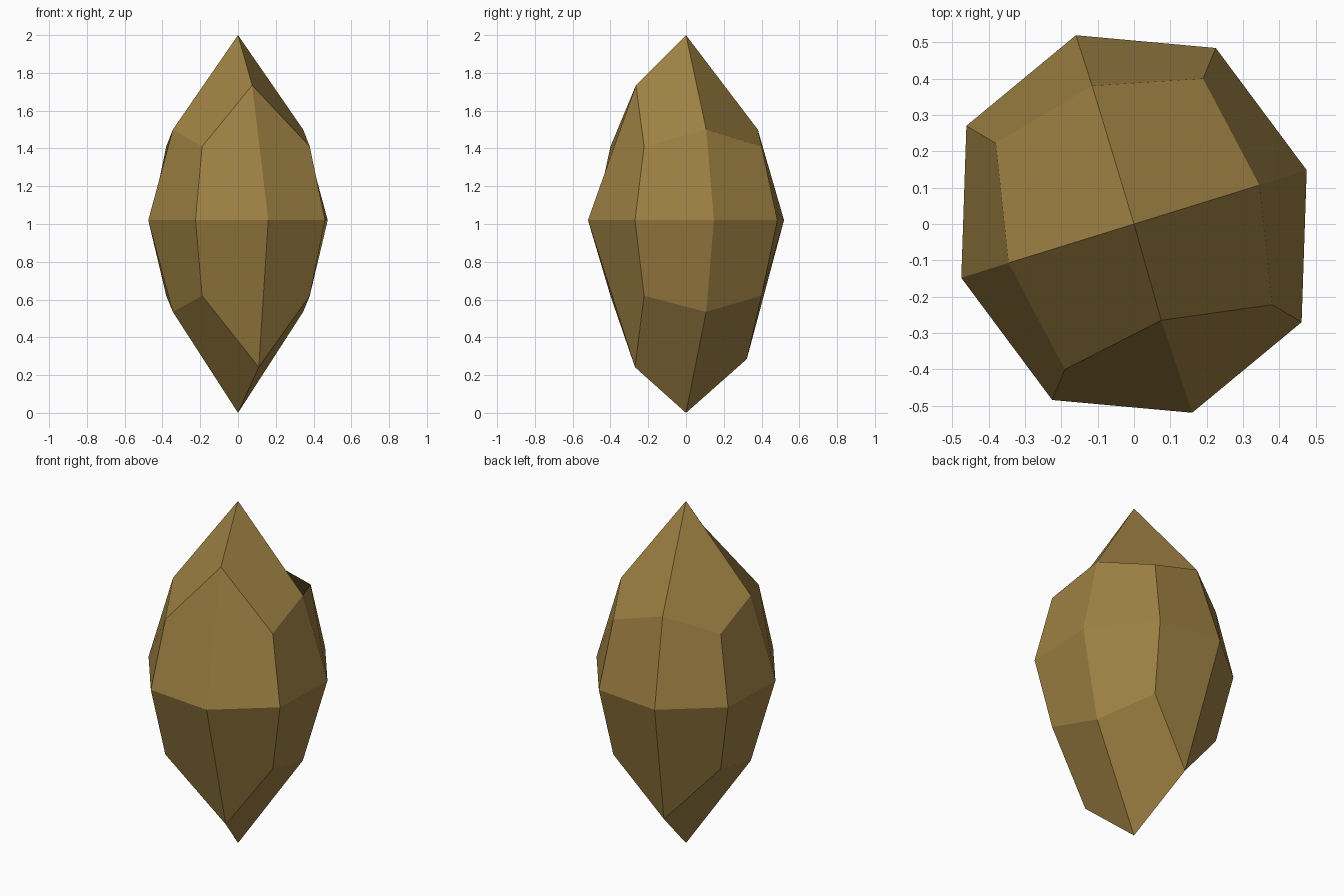
import bpy, bmesh

if "Cube" in bpy.data.objects:
    bpy.data.objects.remove(bpy.data.objects["Cube"])

# Faceted crystal: apex, upper ring, equator, lower ring, bottom point
half_equator = [(.475, .148), (.225, .484), (-.16, .519), (-.461, .27)]
half_ring = [(.345, .107), (.19, .40), (-.115, .38), (-.38, .222)]


def ring(half, z_axis, z_corner):
    """Mirror half an outline through the centre; alternate the two heights."""
    pts = half + [(-x, -y) for x, y in half]
    return [(x, y, z_corner if i % 2 else z_axis) for i, (x, y) in enumerate(pts)]


equator = ring(half_equator, 1.02, 1.02)
upper = ring(half_ring, 1.50, 1.41)
lower = ring(half_ring, .535, .62)

# Irregular corners pulled towards the tips
upper[6] = (.075, -.265, 1.735)
lower[6] = (.11, -.27, .242)
lower[2] = (-.083, .322, .285)

bm = bmesh.new()
top = bm.verts.new((0, 0, 2))
bottom = bm.verts.new((0, 0, 0))
up, mid, low = [[bm.verts.new(p) for p in r] for r in (upper, equator, lower)]

# Two bands of side facets
for i in range(8):
    j = (i + 1) % 8
    bm.faces.new((mid[i], mid[j], up[j], up[i]))
    bm.faces.new((low[i], low[j], mid[j], mid[i]))

# Four kite facets at each tip
for i in range(0, 8, 2):
    j, k = i + 1, (i + 2) % 8
    bm.faces.new((up[i], up[j], up[k], top))
    bm.faces.new((low[k], low[j], low[i], bottom))

mesh = bpy.data.meshes.new("crystal")
bm.to_mesh(mesh)
bm.free()

mat = bpy.data.materials.new("ochre brown")
mat.diffuse_color = (.34, .216, .056, 1)
mat.use_nodes = True
mat.node_tree.nodes["Principled BSDF"].inputs["Base Color"].default_value = mat.diffuse_color
mesh.materials.append(mat)
obj = bpy.data.objects.new("crystal", mesh)
bpy.context.collection.objects.link(obj)
